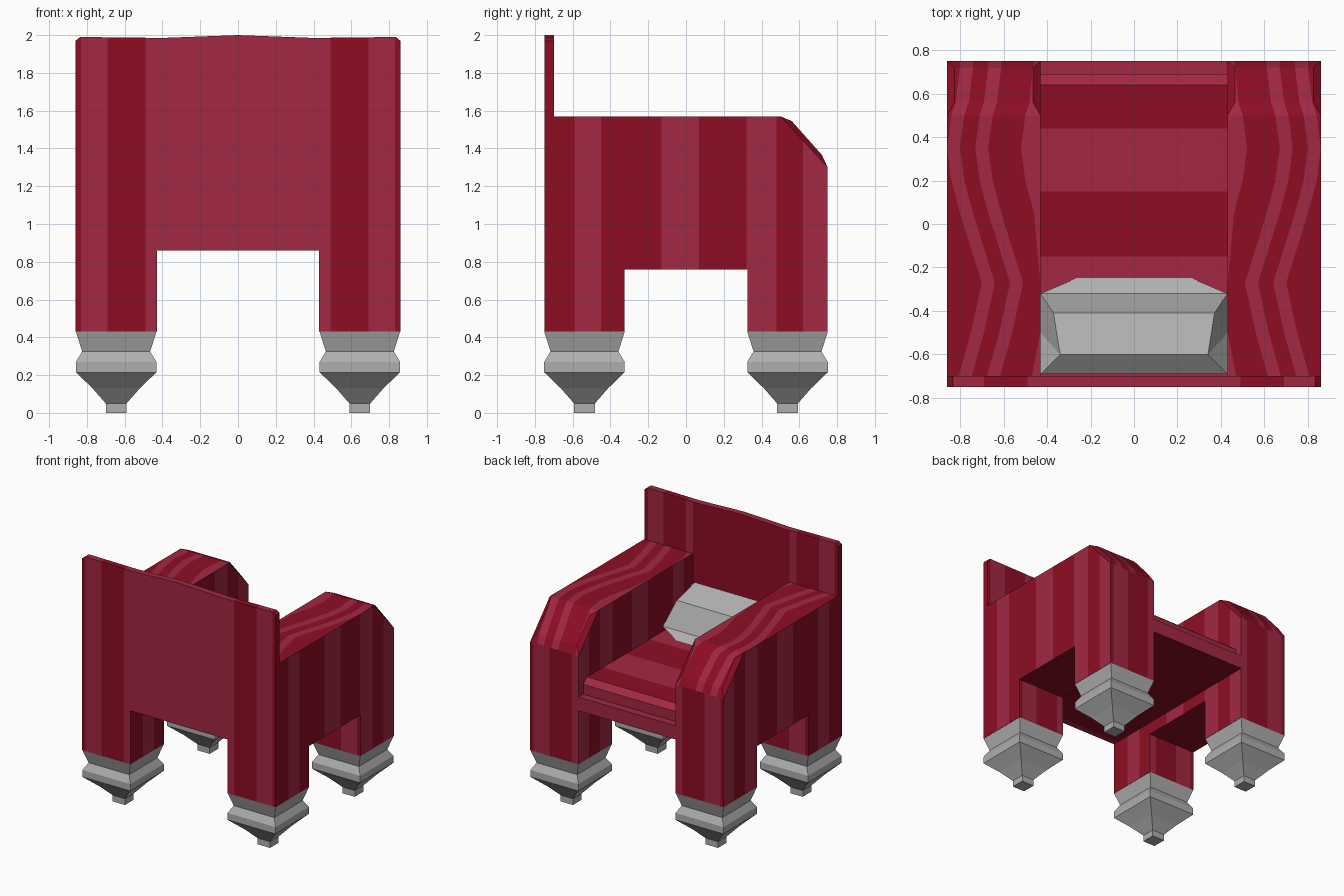
import bpy, bmesh
from mathutils import Vector

if "Cube" in bpy.data.objects:
    bpy.data.objects.remove(bpy.data.objects["Cube"])


def material(name, rgb):
    m = bpy.data.materials.new(name)
    m.diffuse_color = (*rgb, 1)
    m.use_nodes = True
    m.node_tree.nodes["Principled BSDF"].inputs["Base Color"].default_value = m.diffuse_color
    return m


LIGHT, DARK = 0, 1
REDS = [material("light red", (0.36, 0.021, 0.055)), material("dark red", (0.27, 0.004, 0.017))]
GREY = [material("grey", (0.43, 0.43, 0.43))]

# Stripe borders; colours alternate between them
X_CUTS = [0.49, 0.69, 0.83]                                  # in |x|, light first
Y_CUTS = [-0.59, -0.45, -0.13, 0.07, 0.32, 0.48, 0.62]       # dark first
SEAT_CUTS = [-0.15, 0.15, 0.44, 0.64]                        # light first


def band(v, cuts, first):
    return (first + sum(v > c for c in cuts)) % 2


def finish(name, bm, mats, mirror=None):
    me = bpy.data.meshes.new(name)
    bm.to_mesh(me)
    bm.free()
    for m in mats:
        me.materials.append(m)
    ob = bpy.data.objects.new(name, me)
    bpy.context.collection.objects.link(ob)
    if mirror:
        mod = ob.modifiers.new("Mirror", 'MIRROR')
        mod.use_axis = mirror
        mod.use_clip = False
        mod.use_mirror_merge = False
    return ob


def extrude(pts, vec):
    """Closed prism from a polygon of 3D points."""
    bm = bmesh.new()
    f = bm.faces.new([bm.verts.new(p) for p in pts])
    r = bmesh.ops.extrude_face_region(bm, geom=[f], use_keep_orig=True)
    vs = [g for g in r["geom"] if isinstance(g, bmesh.types.BMVert)]
    bmesh.ops.translate(bm, verts=vs, vec=vec)
    bmesh.ops.recalc_face_normals(bm, faces=bm.faces)
    return bm


def cut(bm, axis, values):
    """Split the mesh at planes across one axis."""
    for v in values:
        co, no = Vector((0, 0, 0)), Vector((0, 0, 0))
        co[axis], no[axis] = v, 1
        bmesh.ops.bisect_plane(bm, geom=bm.verts[:] + bm.edges[:] + bm.faces[:],
                               plane_co=co, plane_no=no, dist=1e-5)


def up_face(bm, pts, idx):
    f = bm.faces.new([bm.verts.new(p) for p in pts])
    f.normal_update()
    if f.normal.z < 0:
        f.normal_flip()
    f.material_index = idx


# Arms with their legs: side profile pushed across the arm width
side = [(-.75, .43), (-.325, .43), (-.325, .76), (.325, .76), (.325, .43),
        (.75, .43), (.75, 1.30), (.50, 1.57), (-.75, 1.57)]
bm = extrude([(.43, y, z) for y, z in side], (.43, 0, 0))
bm.normal_update()
bmesh.ops.delete(bm, geom=[f for f in bm.faces if f.normal.z > .5], context='FACES')
cut(bm, 0, X_CUTS)
cut(bm, 1, Y_CUTS)
bm.normal_update()
for f in bm.faces:
    c, n = f.calc_center_median(), f.normal
    if abs(n.x) > .5:
        f.material_index = band(c.y, Y_CUTS, DARK)
    elif abs(n.y) > .5:
        f.material_index = band(c.x, X_CUTS, LIGHT)
    else:
        f.material_index = DARK

# Arm top: wavy lengthwise stripes (y, z, inset, wave offset)
rows = [(-.75, 1.57, 0, .02), (-.5, 1.57, 0, -.05), (-.27, 1.57, 0, -.10), (.05, 1.57, 0, 0),
        (.20, 1.57, 0, .04), (.35, 1.57, 0, .06), (.50, 1.57, 0, .04),
        (.56, 1.545, .035, .02), (.72, 1.365, .035, 0), (.75, 1.30, 0, 0)]
cols = [.43, .46, .61, .67, .74, .80, .86]


def col_x(i, row):
    lo, hi = .43 + row[2], .86 - row[2]
    if i in (0, len(cols) - 1):
        return hi if i else lo
    return min(hi - .001, max(lo + .001, cols[i] + row[3]))


for a, b in zip(rows, rows[1:]):
    for i in range(len(cols) - 1):
        up_face(bm, [(col_x(i, a), a[0], a[1]), (col_x(i + 1, a), a[0], a[1]),
                     (col_x(i + 1, b), b[0], b[1]), (col_x(i, b), b[0], b[1])], i % 2)
# Bevels on both edges of the rounded arm front
for i in (0, len(cols) - 1):
    up_face(bm, [(col_x(i, r), r[0], r[1]) for r in rows[-4:]], DARK)
finish("arm_and_legs", bm, REDS, (True, False, False))

# Back panel: T-shaped with a slightly raised middle
half = [(.43, .86), (.43, 1.57), (.86, 1.57), (.86, 1.97), (.835, 1.99), (.40, 1.985)]
outline = half + [(0, 2.0)] + [(-x, z) for x, z in reversed(half)]
bm = extrude([(x, -.75, z) for x, z in outline], (0, .05, 0))
cut(bm, 0, X_CUTS + [-x for x in X_CUTS] + [.43, -.43])
bm.normal_update()
for f in bm.faces:
    c, n = f.calc_center_median(), f.normal
    f.material_index = band(abs(c.x), X_CUTS, LIGHT)
    if (n.y > .5 and abs(c.x) < .43) or abs(n.x) > .5:
        f.material_index = DARK
finish("backrest", bm, REDS)

# Seat with a stepped front rail
prof = [(-.70, .86), (.75, .86), (.75, .97), (.69, .97), (.69, 1.05), (.64, 1.09), (-.70, 1.09)]
bm = extrude([(-.43, y, z) for y, z in prof], (.86, 0, 0))
cut(bm, 1, SEAT_CUTS)
bm.normal_update()
for f in bm.faces:
    c = f.calc_center_median()
    f.material_index = DARK if f.normal.z < -.5 else band(c.y, SEAT_CUTS, LIGHT)
finish("seat", bm, REDS)

# Cushion leaning on the back: loft of (y, z, half width)
sections = [(-.69, 1.08, .43), (-.69, 1.33, .43), (-.60, 1.40, .34), (-.41, 1.32, .37),
            (-.32, 1.13, .43), (-.23, 1.08, .22)]
bm = bmesh.new()
L, R = ([bm.verts.new((s * w, y, z)) for y, z, w in sections] for s in (-1, 1))
n = len(sections)
for i in range(n):
    j = (i + 1) % n
    bm.faces.new((L[i], L[j], R[j], R[i]))
for ring in (L, R):
    hub = bm.verts.new((ring[0].co.x, -.5, 1.18))
    for i in range(n):
        bm.faces.new((ring[i], ring[(i + 1) % n], hub))
bmesh.ops.recalc_face_normals(bm, faces=bm.faces)
finish("cushion", bm, GREY)

# Turned square feet: stacked square rings (z, half width)
rings = [(0, .055), (.05, .055), (.13, .125), (.215, .213), (.27, .213), (.325, .18), (.43, .213)]
bm = bmesh.new()
loops = [[bm.verts.new((.645 + sx * h, .5375 + sy * h, z))
          for sx, sy in ((-1, -1), (1, -1), (1, 1), (-1, 1))] for z, h in rings]
for a, b in zip(loops, loops[1:]):
    for i in range(4):
        j = (i + 1) % 4
        bm.faces.new((a[i], a[j], b[j], b[i]))
bm.faces.new(loops[0])
bm.faces.new(loops[-1])
bmesh.ops.recalc_face_normals(bm, faces=bm.faces)
finish("foot", bm, GREY, (True, True, False))
